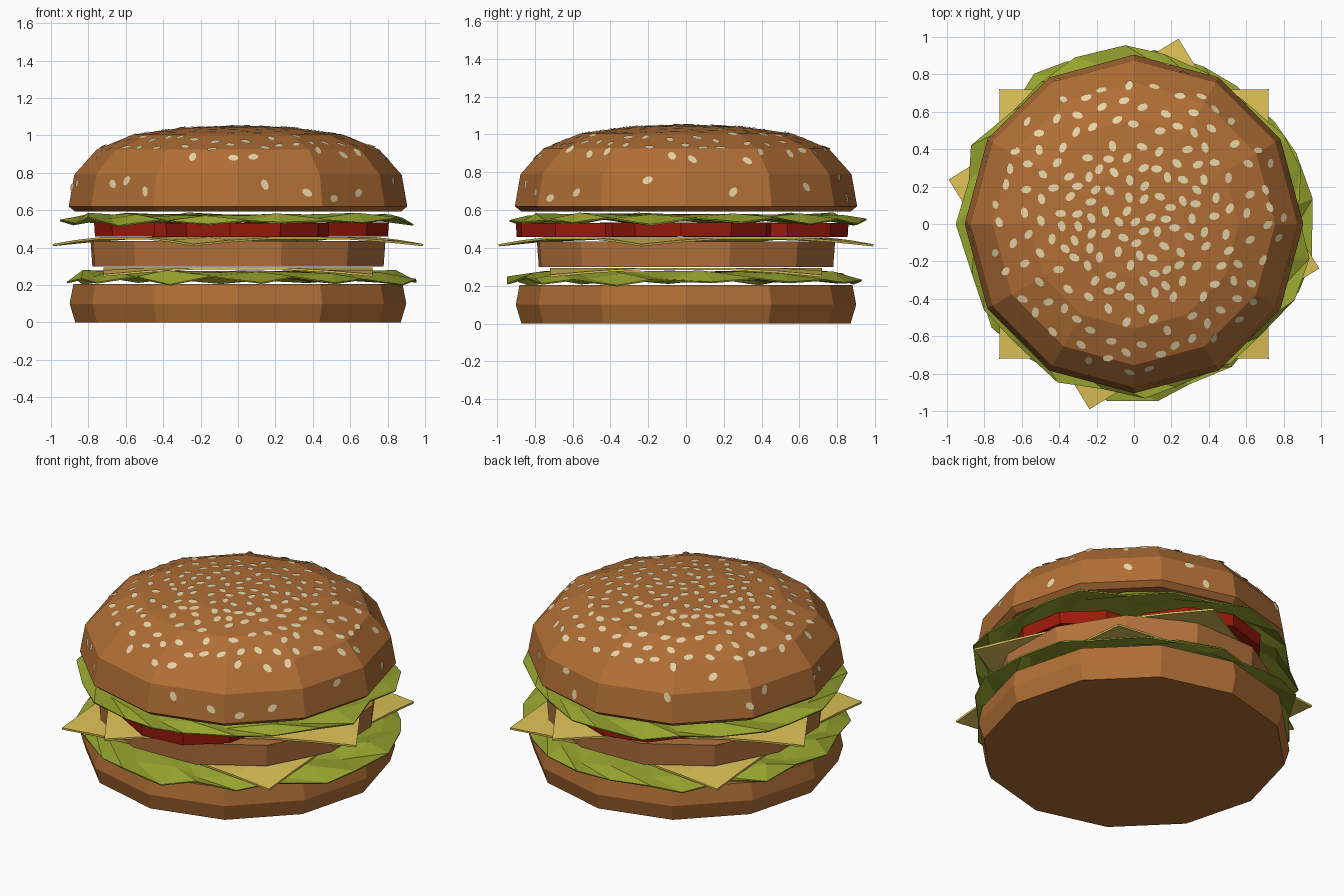
import bpy, bmesh, math, random
from mathutils import Vector, Matrix
from mathutils.bvhtree import BVHTree

if "Cube" in bpy.data.objects:
    bpy.data.objects.remove(bpy.data.objects["Cube"])

random.seed(7)
TAU = 2 * math.pi


def material(name, rgb):
    m = bpy.data.materials.new(name)
    m.diffuse_color = (*rgb, 1)
    m.use_nodes = True
    m.node_tree.nodes["Principled BSDF"].inputs["Base Color"].default_value = m.diffuse_color
    return m


BUN = material("toasted brown", (0.440, 0.158, 0.036))
PATTY = material("patty brown", (0.456, 0.168, 0.046))
LETTUCE = material("lettuce green", (0.305, 0.375, 0.028))
CHEESE = material("cheese yellow", (0.73, 0.535, 0.095))
TOMATO = material("tomato red", (0.330, 0.010, 0.003))
SEED = material("sesame cream", (0.807, 0.670, 0.400))


def finish(name, bm, mat, thickness=0):
    bmesh.ops.recalc_face_normals(bm, faces=bm.faces)
    me = bpy.data.meshes.new(name)
    bm.to_mesh(me)
    bm.free()
    me.materials.append(mat)
    ob = bpy.data.objects.new(name, me)
    bpy.context.collection.objects.link(ob)
    if thickness:
        mod = ob.modifiers.new("thickness", 'SOLIDIFY')
        mod.thickness = thickness
        mod.offset = 0
    return ob


def lathe(profile, sides, turn=0, center=(0, 0)):
    """Stack of polygon rings (radius, z), capped at both ends."""
    bm = bmesh.new()
    rings = [[bm.verts.new((center[0] + r * math.cos(turn + TAU * i / sides),
                            center[1] + r * math.sin(turn + TAU * i / sides), z))
              for i in range(sides)] for r, z in profile]
    for a, b in zip(rings, rings[1:]):
        for i in range(sides):
            j = (i + 1) % sides
            bm.faces.new((a[i], a[j], b[j], b[i]))
    bm.faces.new(rings[0][::-1])
    bm.faces.new(rings[-1])
    bm.normal_update()
    return bm


# Buns
finish("bottom_bun", lathe([(0.87, 0), (0.90, 0.10), (0.88, 0.205)], 12), BUN)
dome = lathe([(0.87, 0.592), (0.905, 0.62), (0.875, 0.79), (0.755, 0.925),
              (0.56, 1.005), (0.29, 1.042), (0.02, 1.052)], 12)
tree = BVHTree.FromBMesh(dome)
finish("top_bun", dome, BUN)

# Sesame seeds: thin flat plates scattered over the dome
bm = bmesh.new()
spots = []
for _ in range(6000):
    r, a = 0.86 * math.sqrt(random.random()), random.uniform(0, TAU)
    p = Vector((r * math.cos(a), r * math.sin(a), 2))
    gap = 0.066 if r < 0.4 else 0.086
    if any((p - q).length < gap for q in spots):
        continue
    hit, normal, _, _ = tree.ray_cast(p, Vector((0, 0, -1)))
    if hit is None:
        continue
    spots.append(p)
    # a few of the outermost seeds slide down the steep side
    if r > 0.8:
        if random.random() < 0.5:
            continue
        side = Vector((-math.cos(a), -math.sin(a), 0))
        start = Vector((0, 0, random.uniform(0.66, 0.78))) - 2 * side
        hit, normal, _, _ = tree.ray_cast(start, side)
    place = (Matrix.Translation(hit) @ normal.to_track_quat('Z', 'Y').to_matrix().to_4x4()
             @ Matrix.Rotation(random.uniform(0, TAU), 4, 'Z'))
    bm.faces.new([bm.verts.new(place @ Vector((0.030 * math.cos(TAU * i / 8),
                                               0.020 * math.sin(TAU * i / 8), 0.004)))
                  for i in range(8)])
bm.normal_update()
seed_mesh = bpy.data.meshes.new("sesame_seeds")
bm.to_mesh(seed_mesh)
bm.free()
seed_mesh.materials.append(SEED)
bpy.context.collection.objects.link(bpy.data.objects.new("sesame_seeds", seed_mesh))


# Lettuce: ruffled leaf discs with drooping rims
def lettuce(name, z, turn, droop):
    n = 24
    bm = bmesh.new()
    rings = []
    for k, (r, dz, jr, jz) in enumerate([(0.45, 0, 0.02, 0.004), (0.70, 0, 0.02, 0.008),
                                         (0.83, -0.3 * droop, 0.02, 0.010),
                                         (0.925, -droop, 0.045, 0.010)]):
        ring = []
        for i in range(n):
            a = turn + TAU * (i + random.uniform(-0.2, 0.2)) / n
            rr = r + random.uniform(-jr, jr)
            wave = 0.014 * math.cos(math.pi * (i + k)) * (k >= 2)
            ring.append(bm.verts.new((rr * math.cos(a), rr * math.sin(a),
                                      z + dz + wave + random.uniform(-jz, jz))))
        rings.append(ring)
    for a, b in zip(rings, rings[1:]):
        for i in range(n):
            j = (i + 1) % n
            bm.faces.new((a[i], b[i], b[j]))
            bm.faces.new((a[i], b[j], a[j]))
    bm.faces.new(rings[0])
    finish(name, bm, LETTUCE, 0.008)


lettuce("lower_lettuce", 0.268, 0.1, 0.046)
lettuce("upper_lettuce", 0.572, 0.3, 0.034)


# Cheese: square slices with drooping corners
def cheese(name, z, half, turn):
    bm = bmesh.new()
    bmesh.ops.create_grid(bm, x_segments=6, y_segments=6, size=half)
    for v in bm.verts:
        v.co.z = z - 0.14 * max(0, v.co.xy.length - 0.76)
    bmesh.ops.rotate(bm, verts=bm.verts, cent=(0, 0, 0), matrix=Matrix.Rotation(turn, 3, 'Z'))
    finish(name, bm, CHEESE, 0.012)


cheese("lower_cheese", 0.288, 0.72, 0)
cheese("upper_cheese", 0.450, 0.72, math.radians(31.5))

# Patty
finish("patty", lathe([(0.80, 0.30), (0.81, 0.435)], 12, math.radians(16.7)), PATTY)

# Tomato slices, overlapping in a cross
for i, (x, y) in enumerate([(0.05, -0.47), (0.37, 0.03), (-0.04, 0.42), (-0.33, -0.03)]):
    z = 0.457 + 0.003 * (i % 2)
    finish(f"tomato_slice_{i + 1}",
           lathe([(0.435, z), (0.44, z + 0.075)], 10, 0.1 + 0.4 * i, (x, y)), TOMATO)
